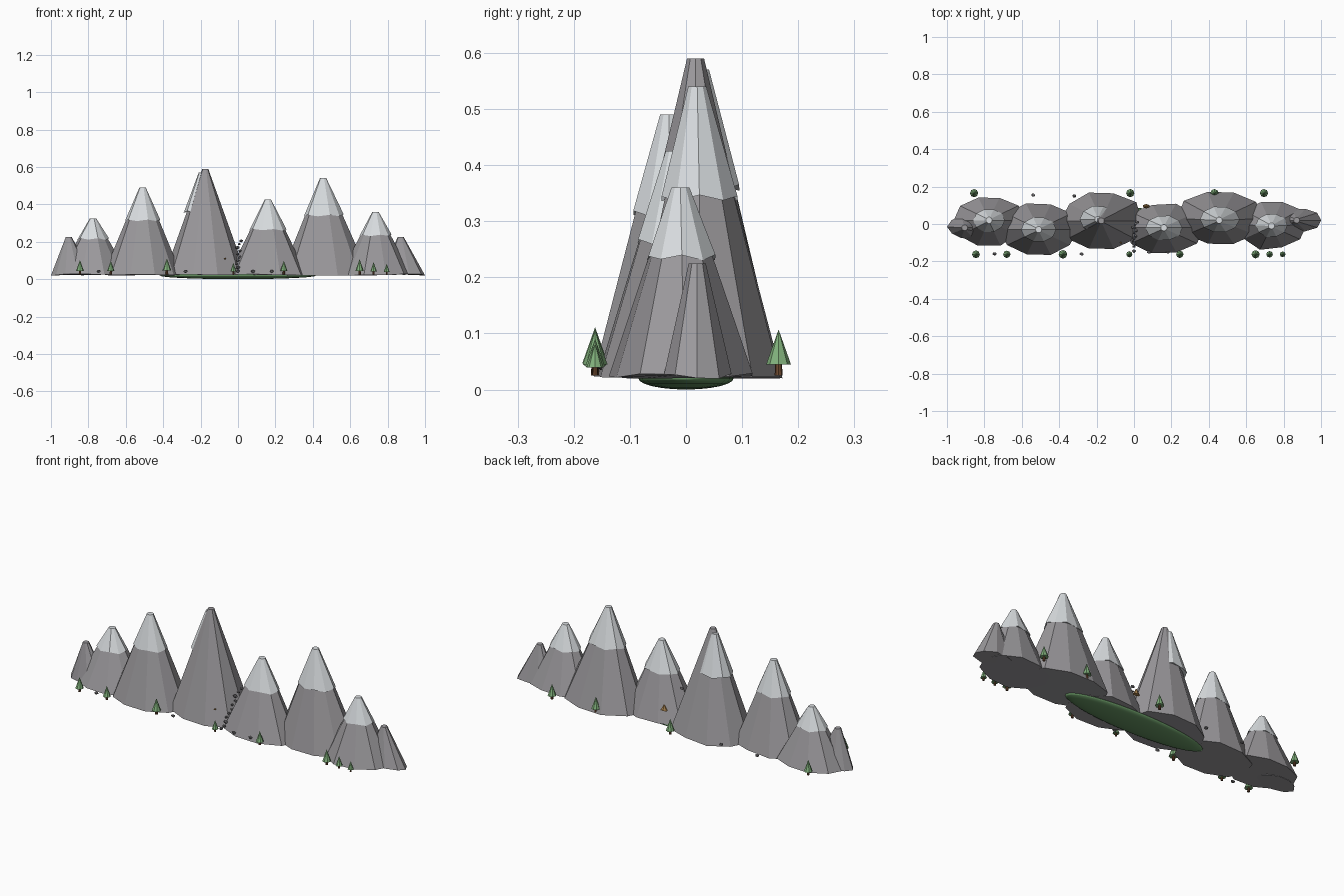
import bpy, bmesh, math, random
from mathutils import Vector, Matrix

random.seed(4)
cube = bpy.data.objects.get("Cube")
if cube:
    bpy.data.objects.remove(cube)


def material(name, rgb):
    m = bpy.data.materials.new(name)
    m.use_nodes = True
    color = (*rgb, 1.0)
    m.diffuse_color = color
    bsdf = m.node_tree.nodes["Principled BSDF"]
    bsdf.inputs["Base Color"].default_value = color
    bsdf.inputs["Roughness"].default_value = 0.9
    return m


ROCK = material("mountain grey", (0.33, 0.32, 0.335))
SNOW = material("snow white", (0.70, 0.73, 0.75))
LEAF = material("pine green", (0.22, 0.44, 0.20))
BARK = material("bark brown", (0.16, 0.07, 0.03))
GRASS = material("grass green", (0.13, 0.29, 0.12))
STONE = material("boulder grey", (0.17, 0.165, 0.175))
TAN = material("tan wood", (0.40, 0.23, 0.08))


def finish(name, bm, *mats, smooth=False):
    bmesh.ops.recalc_face_normals(bm, faces=bm.faces)
    for f in bm.faces:
        f.smooth = smooth
    mesh = bpy.data.meshes.new(name)
    bm.to_mesh(mesh)
    bm.free()
    for m in mats:
        mesh.materials.append(m)
    obj = bpy.data.objects.new(name, mesh)
    bpy.context.collection.objects.link(obj)
    return obj


def loft(name, rings, mat):
    """Closed solid through rings of points, capped at both ends."""
    bm = bmesh.new()
    loops = [[bm.verts.new(p) for p in ring] for ring in rings]
    n = len(loops[0])
    for low, high in zip(loops, loops[1:]):
        for i in range(n):
            j = (i + 1) % n
            bm.faces.new((low[i], low[j], high[j], high[i]))
    bm.faces.new(loops[0][::-1])
    bm.faces.new(loops[-1])
    return finish(name, bm, mat)


SIDES = 10
BASE_Z = 0.025
TIP = 0.016


def peak(name, apex, base, radii, snow_z=None, cap_shift=(0, 0, 0)):
    """Ten-sided rock cone, with an overhanging snow shell above snow_z."""
    wobble = [1.0 if k % 5 == 0 else random.uniform(0.93, 1.05) for k in range(SIDES)]
    tilt = [random.uniform(-0.006, 0.004) for k in range(SIDES)]
    top = Vector(apex)
    foot = Vector((*base, BASE_Z))

    def ring(z, grow=1.0, jag=0.0, shift=(0, 0, 0)):
        t = (z - BASE_Z) / (top.z - BASE_Z)
        c = foot.lerp(top, t) + Vector(shift)
        rx, ry = (grow * (r * (1 - t) + TIP * t) for r in radii)
        points = []
        for k in range(SIDES):
            a = math.tau * k / SIDES
            w = 1 + (wobble[k] - 1) * (1 - t)
            dz = tilt[k] * (1 - t) + jag * (-1) ** k
            points.append(c + Vector((rx * w * math.cos(a), ry * w * math.sin(a), dz)))
        return points

    rock_top = top.z if snow_z is None or any(cap_shift) else top.z - 0.006
    loft(name + "_rock", [ring(BASE_Z), ring(rock_top)], ROCK)
    if snow_z:
        cap = [ring(snow_z, 1.06, 0.004, cap_shift), ring(top.z, 1.06, 0, cap_shift)]
        loft(name + "_snow_cap", cap, SNOW)


# Mountain range, from the right end to the left end
peak("right_end_peak", (-0.905, -0.02, 0.225), (-0.89, -0.015), (0.11, 0.065))
peak("right_low_peak", (-0.775, 0.02, 0.325), (-0.775, 0.017), (0.19, 0.135), 0.215)
peak("right_high_peak", (-0.51, -0.03, 0.49), (-0.51, -0.03), (0.21, 0.142), 0.315)
peak("tallest_peak", (-0.175, 0.017, 0.59), (-0.175, 0.017), (0.22, 0.162), 0.38,
     (-0.018, 0.008, -0.02))
peak("middle_low_peak", (0.16, -0.02, 0.425), (0.16, -0.02), (0.21, 0.137), 0.265)
peak("left_high_peak", (0.455, 0.02, 0.54), (0.465, 0.03), (0.235, 0.153), 0.342)
peak("left_low_peak", (0.735, -0.01, 0.36), (0.735, -0.003), (0.19, 0.135), 0.235)
peak("left_end_peak", (0.87, 0.02, 0.225), (0.88, 0.02), (0.12, 0.065))

# Shallow grassy lens under the range
bm = bmesh.new()
bmesh.ops.create_uvsphere(bm, u_segments=32, v_segments=12, radius=1,
                          matrix=Matrix.Translation((0, 0, 0.02))
                          @ Matrix.Diagonal((0.42, 0.085, 0.02, 1)))
finish("grass_base", bm, GRASS, smooth=True)


def tree(name, x, y, size=1.0, z=0.025):
    bm = bmesh.new()
    for r1, r2, low, high in ((0.007, 0.006, 0, 0.024), (0.022, 0, 0.02, 0.082)):
        old = set(bm.faces)
        bmesh.ops.create_cone(bm, cap_ends=True, segments=8,
                              radius1=r1 * size, radius2=r2 * size,
                              depth=(high - low) * size,
                              matrix=Matrix.Translation((x, y, z + (low + high) / 2 * size)))
        for f in set(bm.faces) - old:
            f.material_index = 0 if r2 else 1
    finish(name, bm, BARK, LEAF)


# Pines along the front and the back
front_trees = ((-0.845, 0.95), (-0.68, 0.9), (-0.38, 1.05), (-0.025, 0.75),
               (0.245, 0.9), (0.65, 1.0), (0.725, 0.8), (0.795, 0.7))
for i, (x, size) in enumerate(front_trees):
    tree(f"front_pine_{i + 1}", x, -0.162, size)
for i, x in enumerate((-0.855, -0.02, 0.43, 0.695)):
    tree(f"back_pine_{i + 1}", x, 0.165, 1.0)


def boulder(name, place, r, mat=STONE):
    bm = bmesh.new()
    bmesh.ops.create_icosphere(bm, subdivisions=1, radius=r)
    for v in bm.verts:
        v.co *= random.uniform(0.8, 1.1)
    bmesh.ops.scale(bm, vec=(1.1, 0.9, 0.8), verts=bm.verts)
    bmesh.ops.translate(bm, vec=place, verts=bm.verts)
    finish(name, bm, mat)


# Loose boulders around the foot
scattered = ((-0.745, -0.16), (-0.28, -0.16), (0.08, -0.15), (0, -0.145),
             (0.18, -0.15), (-0.54, 0.155), (-0.32, 0.15), (0.26, 0.065))
for i, (x, y) in enumerate(scattered):
    boulder(f"foot_boulder_{i + 1}", (x, y, 0.042), 0.011)

# Rockfall tumbling through the central gap
for i in range(10):
    t = i / 9
    place = (0.005 + random.uniform(-0.015, 0.015), -0.12 + 0.13 * t, 0.045 + 0.16 * t)
    boulder(f"rockfall_stone_{i + 1}", place, random.uniform(0.007, 0.012))
boulder("rockfall_tan_stone", (-0.07, -0.10, 0.11), 0.006, TAN)

# Small tan shelter behind the central gap
bm = bmesh.new()
bmesh.ops.create_cone(bm, cap_ends=True, segments=6, radius1=0.02, radius2=0.003,
                      depth=0.03, matrix=Matrix.Translation((0.065, 0.095, 0.12))
                      @ Matrix.Diagonal((1, 0.6, 1, 1)))
finish("tan_shelter", bm, TAN)
